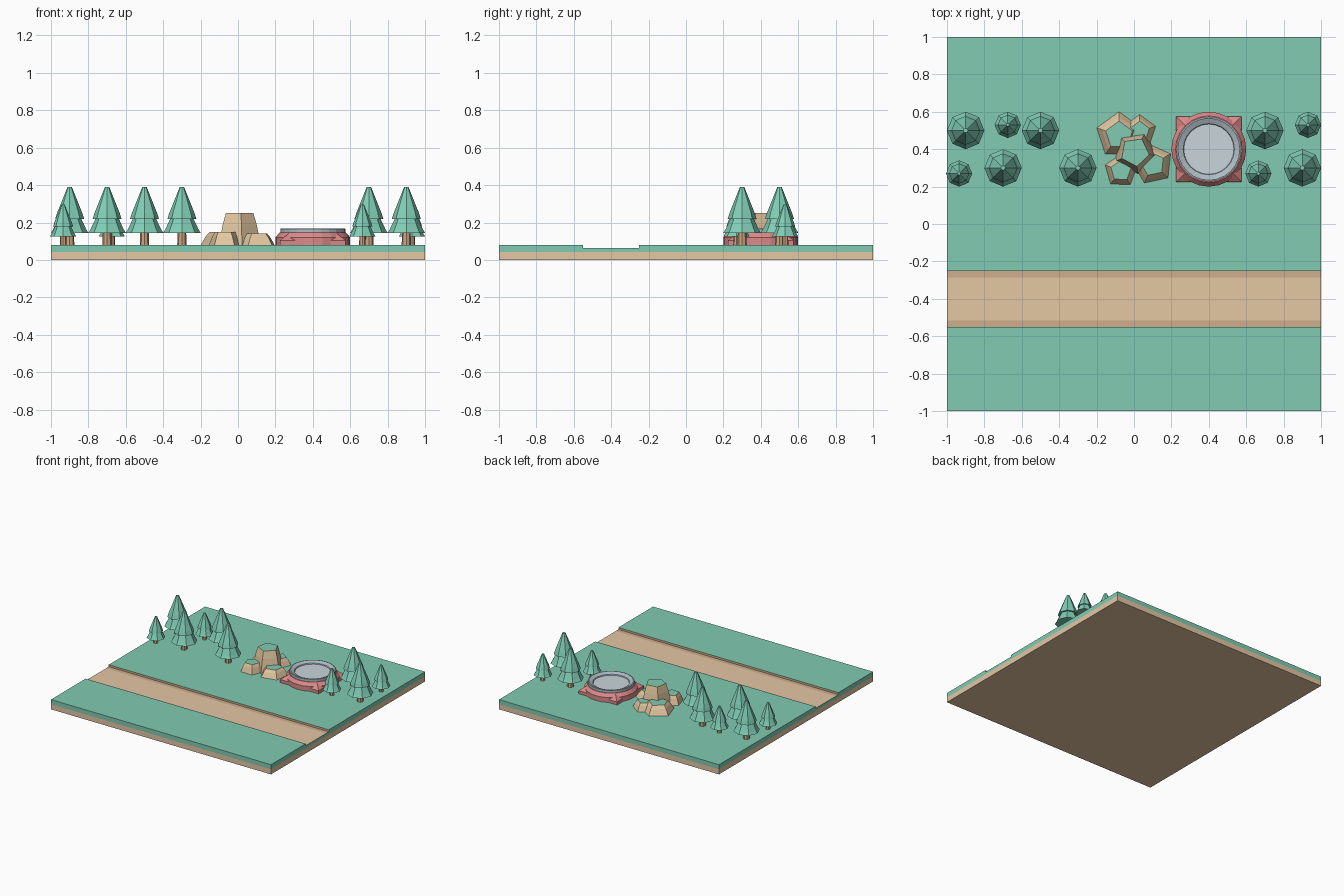
import bpy, bmesh
from math import cos, sin, radians, tau

if "Cube" in bpy.data.objects:
    bpy.data.objects.remove(bpy.data.objects["Cube"])


def material(name, rgb):
    m = bpy.data.materials.new(name)
    m.diffuse_color = (*rgb, 1)
    m.use_nodes = True
    m.node_tree.nodes["Principled BSDF"].inputs["Base Color"].default_value = m.diffuse_color
    return m


GRASS = material("grass", (0.22, 0.60, 0.45))
LEAF = material("leaf", (0.22, 0.62, 0.47))
SOIL = material("soil", (0.78, 0.57, 0.37))
SOIL_DARK = material("dark_soil", (0.62, 0.43, 0.27))
WOOD = material("wood", (0.62, 0.38, 0.23))
STONE = material("stone", (0.78, 0.58, 0.36))
RED = material("red", (0.72, 0.25, 0.25))
GREY = material("grey", (0.42, 0.50, 0.55))
PALE = material("pale_grey", (0.58, 0.66, 0.71))


def add_mesh(name, bm, mats, loc=(0, 0, 0)):
    bmesh.ops.remove_doubles(bm, verts=bm.verts, dist=1e-5)
    me = bpy.data.meshes.new(name)
    bm.to_mesh(me)
    bm.free()
    for m in mats:
        me.materials.append(m)
    ob = bpy.data.objects.new(name, me)
    ob.location = loc
    bpy.context.collection.objects.link(ob)
    return ob


def lathe(name, profile, sides, loc, mats, rot=0.0, bands=(), cap=0):
    """Stack of regular polygons (radius, z), capped at both ends.
    bands gives a material slot per band, cap the slot of the top face."""
    bm = bmesh.new()
    rings = [[bm.verts.new((r * cos(radians(rot) + tau * i / sides),
                            r * sin(radians(rot) + tau * i / sides), z))
              for i in range(sides)] for r, z in profile]
    for k, (a, b) in enumerate(zip(rings, rings[1:])):
        for i in range(sides):
            j = (i + 1) % sides
            f = bm.faces.new((a[i], a[j], b[j], b[i]))
            f.material_index = bands[k] if bands else 0
    bm.faces.new(rings[0][::-1])
    bm.faces.new(rings[-1]).material_index = cap
    return add_mesh(name, bm, mats, loc)


# Ground tile: one cross-section swept along x, with the sunken path in it
G, S, D = 0, 1, 2
TOP, FLOOR, MID = 0.08, 0.064, 0.042
section = [(-1, 0, S), (1, 0, S), (1, MID, G), (1, TOP, G),
           (-0.25, TOP, D), (-0.25, FLOOR, D), (-0.285, FLOOR, S),
           (-0.515, FLOOR, D), (-0.55, FLOOR, D), (-0.55, TOP, G),
           (-1, TOP, G), (-1, MID, S)]
bm = bmesh.new()
left, right = [[bm.verts.new((x, y, z)) for y, z, _ in section] for x in (-1, 1)]
for i, (_, _, slot) in enumerate(section):
    j = (i + 1) % len(section)
    bm.faces.new((left[i], left[j], right[j], right[i])).material_index = slot
for end in (left, right):
    bm.faces.new((end[0], end[1], end[2], end[-1])).material_index = S
    bm.faces.new(end[2:]).material_index = G
bmesh.ops.recalc_face_normals(bm, faces=bm.faces)
add_mesh("ground_tile", bm, [GRASS, SOIL, SOIL_DARK])

# Trees: octagonal trunk and two overlapping tiers
big = [(-0.9, 0.5), (-0.5, 0.5), (-0.7, 0.3), (-0.3, 0.3), (0.7, 0.5), (0.9, 0.3)]
small = [(-0.675, 0.53), (-0.935, 0.27), (0.93, 0.53), (0.665, 0.27)]
tree_profile = [(0.1, 0.065), (0.088, 0.085), (0.062, 0.14), (0.077, 0.14),
                (0.067, 0.172), (0.012, 0.309)]
for spots, s in ((big, 1.0), (small, 0.7)):
    for x, y in spots:
        lathe("tree_trunk", [(0.025 * s, 0), (0.023 * s, 0.065 * s)], 8,
              (x, y, TOP), [WOOD])
        lathe("tree_crown", [(r * s, z * s) for r, z in tree_profile], 8,
              (x, y, TOP), [LEAF])

# Rocks: pentagonal boulders with grassy tops (x, y, radius, top radius, height, turn)
for x, y, r, t, h, rot in [(0.005, 0.385, 0.118, 0.078, 0.17, -10),
                           (-0.08, 0.475, 0.125, 0.075, 0.07, 18),
                           (0.03, 0.495, 0.09, 0.055, 0.06, 18),
                           (0.1, 0.32, 0.11, 0.065, 0.06, 30),
                           (-0.07, 0.285, 0.09, 0.057, 0.07, -56)]:
    lathe("rock", [(r, 0), (r * 0.45 + t * 0.55, h * 0.65), (t, h)], 5,
          (x, y, TOP), [STONE, GRASS], rot, cap=1)

# Round platform: square foot, red drum, grey rim with a sunken disc
spot = (0.4, 0.4, TOP)
q = 2 ** 0.5
lathe("platform_foot", [(0.175 * q, 0), (0.175 * q, 0.025), (0.125 * q, 0.064)], 4,
      spot, [RED], 45)
lathe("platform_drum", [(0.2, 0), (0.2, 0.04), (0.178, 0.066), (0.174, 0.066),
                        (0.174, 0.086), (0.166, 0.088), (0.137, 0.076),
                        (0.134, 0.068)], 24,
      spot, [RED, GREY, PALE], 0, bands=(0, 0, 0, 1, 1, 1, 1), cap=2)
